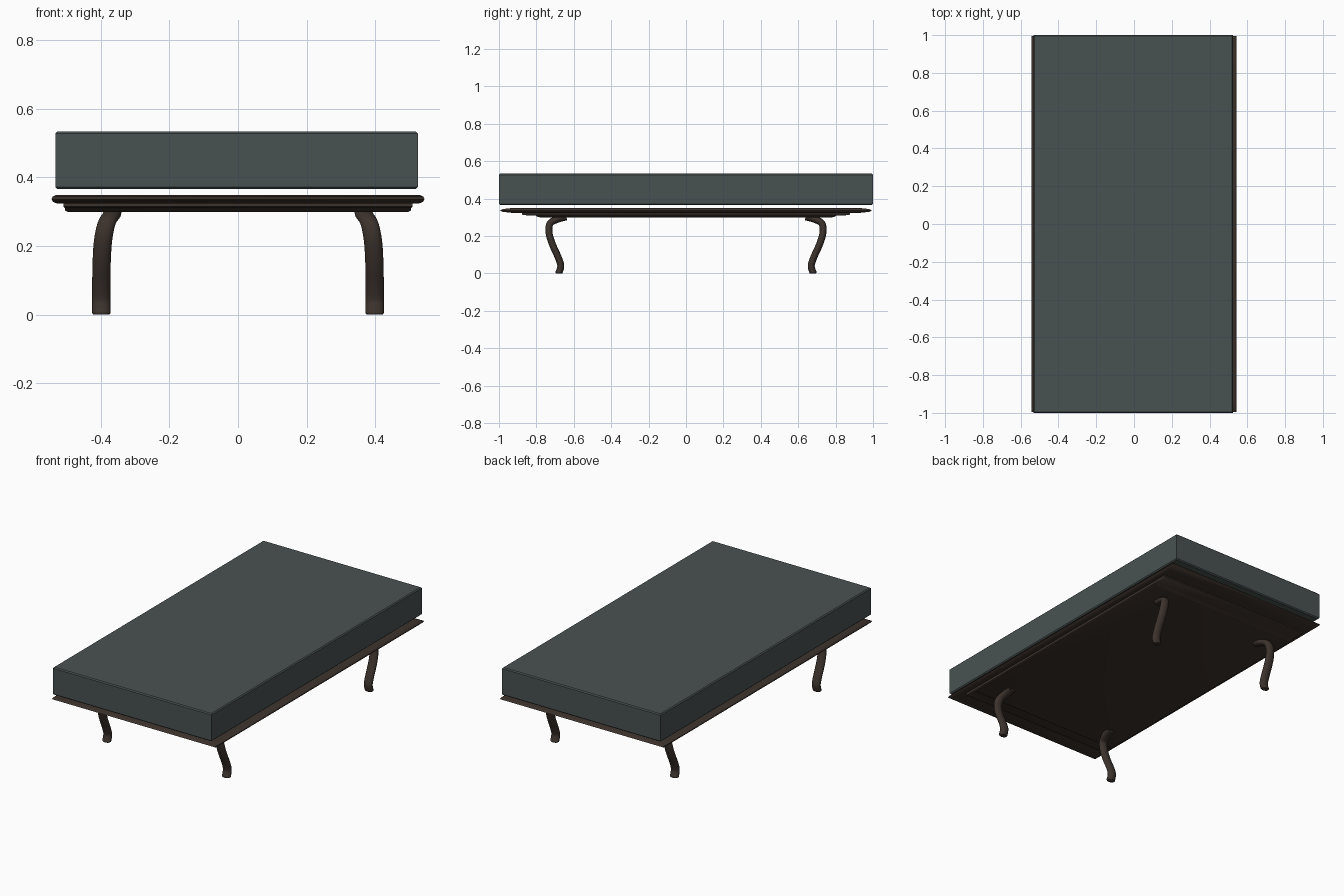
import bpy, bmesh, math
from mathutils import Vector

if "Cube" in bpy.data.objects:
    bpy.data.objects.remove(bpy.data.objects["Cube"])


def material(name, rgb):
    m = bpy.data.materials.new(name)
    m.diffuse_color = (*rgb, 1)
    m.use_nodes = True
    m.node_tree.nodes["Principled BSDF"].inputs["Base Color"].default_value = m.diffuse_color
    return m


FABRIC = material("slate fabric", (0.066, 0.084, 0.083))
WOOD = material("dark wood", (0.046, 0.032, 0.025))


def loft(name, rings, mat, angle):
    """Skin a list of closed vertex rings and cap both ends."""
    bm = bmesh.new()
    vs = [[bm.verts.new(p) for p in r] for r in rings]
    n = len(vs[0])
    for a, b in zip(vs, vs[1:]):
        for i in range(n):
            j = (i + 1) % n
            bm.faces.new((a[i], a[j], b[j], b[i]))
    bm.faces.new(vs[0][::-1])
    bm.faces.new(vs[-1])
    bmesh.ops.recalc_face_normals(bm, faces=bm.faces)
    me = bpy.data.meshes.new(name)
    bm.to_mesh(me)
    bm.free()
    me.materials.append(mat)
    ob = bpy.data.objects.new(name, me)
    bpy.context.collection.objects.link(ob)
    bpy.ops.object.select_all(action='DESELECT')
    ob.select_set(True)
    bpy.context.view_layer.objects.active = ob
    bpy.ops.object.shade_smooth_by_angle(angle=math.radians(angle))
    return ob


def rect(hx, hy, z, cx=0.0):
    return [(cx + sx * hx, sy * hy, z) for sx, sy in ((-1, -1), (1, -1), (1, 1), (-1, 1))]


# Mattress: plain slab with slightly softened edges, floating just above the frame
loft("mattress", [rect(.522, .994, .366, -.004), rect(.528, 1.0, .372, -.004),
                  rect(.528, 1.0, .527, -.004), rect(.522, .994, .533, -.004)], FABRIC, 40)

# Bed frame: stepped underside, thin rounded rim
loft("bed_frame", [
    rect(.495, .780, .299), rect(.503, .795, .303), rect(.503, .805, .310),
    rect(.505, .870, .311), rect(.508, .877, .315), rect(.508, .877, .323),
    rect(.528, .935, .324), rect(.539, .980, .329), rect(.543, .995, .336),
    rect(.539, .980, .344), rect(.528, .935, .349)], WOOD, 50)

# Legs: S-curved tubes, path given for the +x +y corner
PATH = [Vector(p) for p in (
    (.365, .640, .302), (.368, .685, .290), (.380, .722, .272), (.388, .733, .245),
    (.394, .730, .205), (.397, .712, .150), (.398, .685, .090), (.398, .670, .045),
    (.398, .674, .018), (.398, .680, .003))]


def spline(pts, steps=5):
    out = []
    for i in range(len(pts) - 1):
        p0, p1, p2, p3 = pts[max(i - 1, 0)], pts[i], pts[i + 1], pts[min(i + 2, len(pts) - 1)]
        for k in range(steps):
            t = k / steps
            out.append(.5 * (2 * p1 + (p2 - p0) * t + (2 * p0 - 5 * p1 + 4 * p2 - p3) * t * t
                             + (3 * p1 - p0 - 3 * p2 + p3) * t ** 3))
    return out + [pts[-1]]


def leg(name, sx, sy, n=20):
    path = spline(PATH)
    rings = []
    for i, p in enumerate(path):
        tan = (path[min(i + 1, len(path) - 1)] - path[max(i - 1, 0)]).normalized()
        side = Vector((1, 0, 0))
        out = tan.cross(side).normalized()
        rings.append((p, side, out, 1.0))
    # rounded foot
    p, side, out, _ = rings[-1]
    rings[-1] = (p + Vector((0, 0, .004)), side, Vector((0, 1 if out.y > 0 else -1, 0)), 1.0)
    rings.append((Vector((p.x, p.y, .003)), side, rings[-1][2], .97))
    rings.append((Vector((p.x, p.y, 0)), side, rings[-1][2], .85))
    loops = []
    for c, s, o, k in rings:
        loop = []
        for j in range(n):
            a = 2 * math.pi * j / n
            v = c + s * (.0265 * k * math.cos(a)) + o * (.0185 * k * math.sin(a))
            loop.append((v.x * sx, v.y * sy, min(max(v.z, 0), .33)))
        loops.append(loop)
    loft(name, loops, WOOD, 50)


for sx, xn in ((-1, "left"), (1, "right")):
    for sy, yn in ((-1, "front"), (1, "back")):
        leg(f"{yn}_{xn}_leg", sx, sy)
